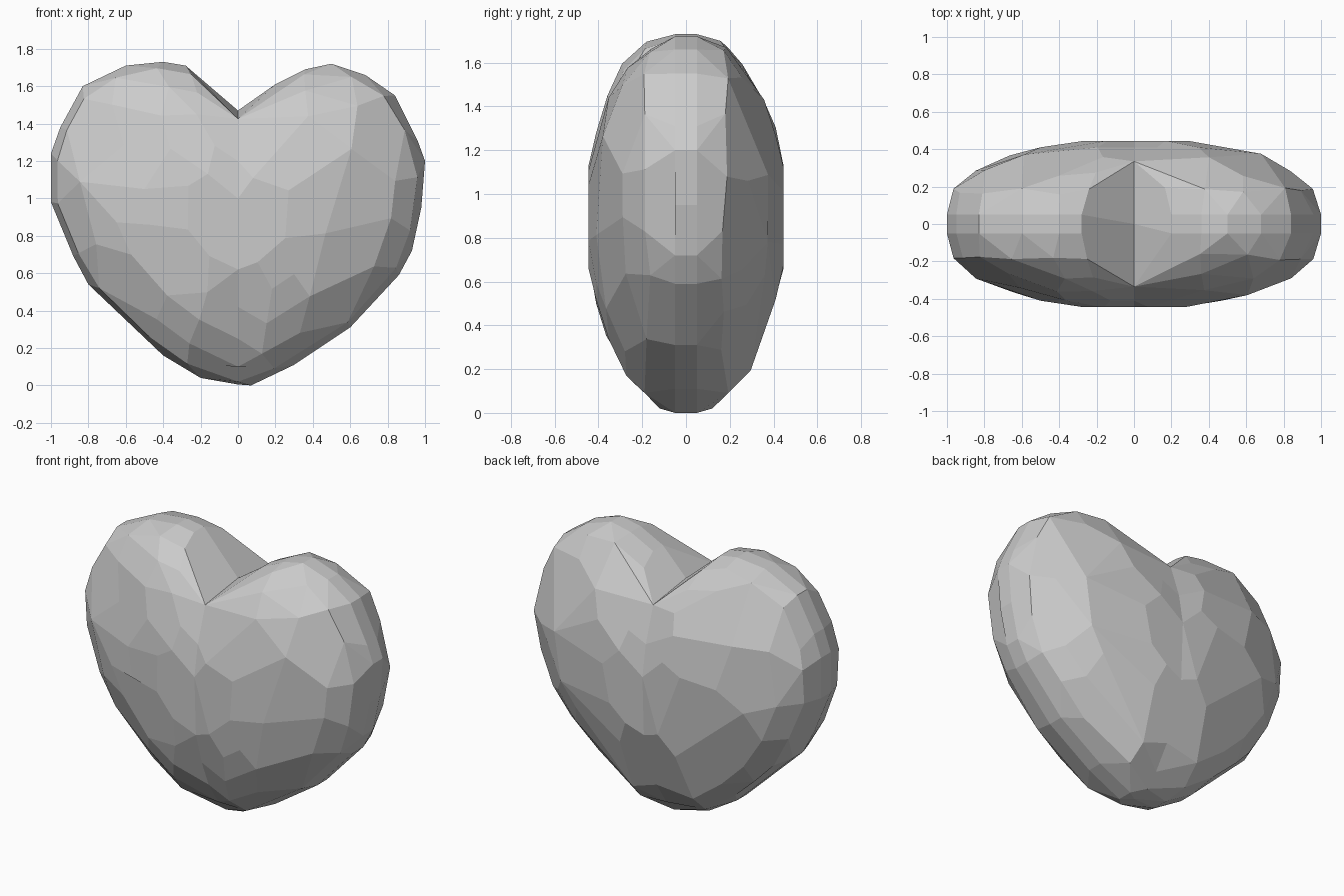
import bpy, bmesh, random
from math import radians
from mathutils import Vector

if "Cube" in bpy.data.objects:
    bpy.data.objects.remove(bpy.data.objects["Cube"])

random.seed(4)

# Lobe outlines (x, z) from notch round to the bottom tip
RIGHT = [(0.1, 1.54), (0.2, 1.61), (0.36, 1.69), (0.5, 1.72), (0.68, 1.66), (0.84, 1.55),
         (0.96, 1.31), (1.0, 1.2), (0.98, 0.95), (0.93, 0.72), (0.86, 0.59), (0.6, 0.31),
         (0.3, 0.11), (0.07, 0.0)]
LEFT = [(-0.14, 1.59), (-0.28, 1.71), (-0.4, 1.73), (-0.6, 1.71), (-0.83, 1.6), (-0.95, 1.38),
        (-1.0, 1.24), (-1.0, 0.98), (-0.88, 0.69), (-0.8, 0.54), (-0.6, 0.33), (-0.4, 0.16),
        (-0.2, 0.04)]
# Centre section (y, z) shared by both lobes
SEAM = [(0, 1.47), (0.335, 1.425), (0.41, 1.2), (0.445, 1.0), (0.43, 0.62), (0.37, 0.42),
        (0.3, 0.25), (0.2, 0.1), (0.12, 0.02), (0, 0.005)]
# Outline scale at each depth: (y, scale, samples)
RINGS = [(0.05, 1.0, 0), (0.175, 0.965, 12), (0.275, 0.845, 10), (0.36, 0.68, 8),
         (0.41, 0.5, 6), (0.445, 0.3, 4)]
MID_Z = 0.88


def sample(path, t):
    pts = [Vector(p) for p in path]
    d = t * sum((b - a).length for a, b in zip(pts, pts[1:]))
    for a, b in zip(pts, pts[1:]):
        seg = (b - a).length
        if d <= seg:
            return a.lerp(b, d / seg)
        d -= seg
    return pts[-1]


def add_lobe(bm, outline):
    half = bmesh.new()
    for side in (-1, 1):
        for y, z in SEAM:
            half.verts.new((0, side * y, z))
        for y, s, n in RINGS:
            if n:
                pts = [sample(outline, min(1, max(0, (i + 0.5 + random.uniform(-0.25, 0.25)) / n)))
                       for i in range(n)]
            else:
                pts = [Vector(p) for p in outline]
            for p in pts:
                yy = side * (y + (random.uniform(-0.02, 0.02) if n > 6 else 0))
                half.verts.new((p.x * s, yy, MID_Z + (p.y - MID_Z) * s))
    bmesh.ops.remove_doubles(half, verts=half.verts[:], dist=0.001)
    bmesh.ops.convex_hull(half, input=half.verts[:])
    # open the lobe where it meets its partner
    caps = [f for f in half.faces if all(abs(v.co.x) < 1e-5 for v in f.verts)]
    bmesh.ops.delete(half, geom=caps, context='FACES')
    loose = [v for v in half.verts if not v.link_faces]
    bmesh.ops.delete(half, geom=loose, context='VERTS')
    mesh = bpy.data.meshes.new("lobe")
    half.to_mesh(mesh)
    half.free()
    bm.from_mesh(mesh)
    bpy.data.meshes.remove(mesh)


# Faceted heart: two hulled lobes welded at the centre
bm = bmesh.new()
add_lobe(bm, RIGHT)
add_lobe(bm, LEFT)
bmesh.ops.remove_doubles(bm, verts=bm.verts[:], dist=0.001)
bmesh.ops.dissolve_limit(bm, angle_limit=radians(7), verts=bm.verts[:], edges=bm.edges[:])
bmesh.ops.recalc_face_normals(bm, faces=bm.faces[:])
mesh = bpy.data.meshes.new("heart")
bm.to_mesh(mesh)
bm.free()
heart = bpy.data.objects.new("heart", mesh)
bpy.context.collection.objects.link(heart)
